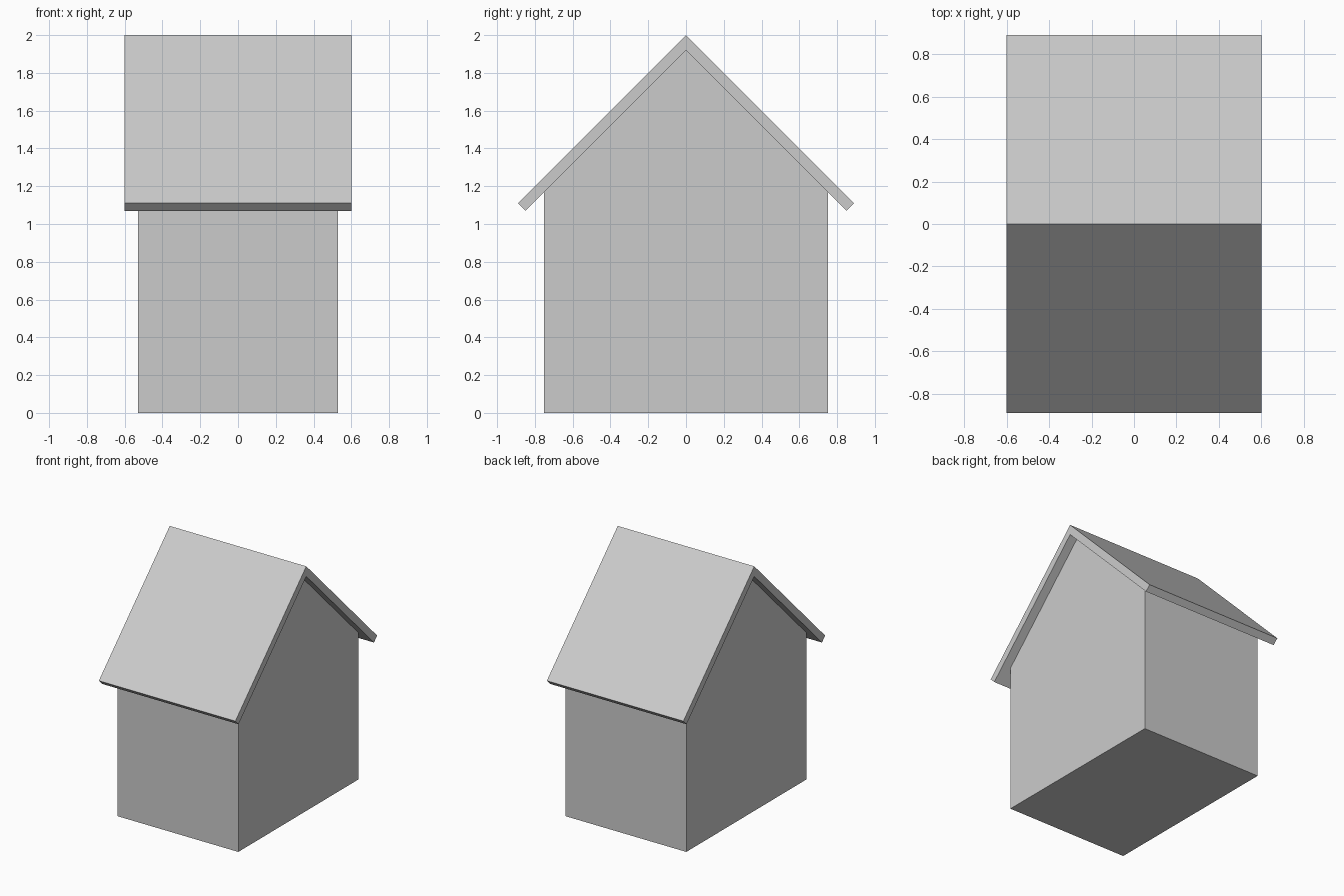
import bpy
import bmesh

cube = bpy.data.objects.get("Cube")
if cube:
    bpy.data.objects.remove(cube, do_unlink=True)

grey = bpy.data.materials.new("light grey")
grey.use_nodes = True
colour = (0.6, 0.6, 0.6, 1)
grey.diffuse_color = colour
grey.node_tree.nodes["Principled BSDF"].inputs["Base Color"].default_value = colour


def extrude_profile(name, profile, half_width):
    """Extrude a closed y-z profile along x, centred on x = 0."""
    bm = bmesh.new()
    face = bm.faces.new([bm.verts.new((-half_width, y, z)) for y, z in profile])
    result = bmesh.ops.extrude_face_region(bm, geom=[face])
    verts = [v for v in result["geom"] if isinstance(v, bmesh.types.BMVert)]
    bmesh.ops.translate(bm, verts=verts, vec=(2 * half_width, 0, 0))
    bmesh.ops.recalc_face_normals(bm, faces=bm.faces)
    mesh = bpy.data.meshes.new(name)
    bm.to_mesh(mesh)
    bm.free()
    mesh.materials.append(grey)
    obj = bpy.data.objects.new(name, mesh)
    bpy.context.collection.objects.link(obj)
    return obj


def mirrored(half):
    """Complete a profile whose first point lies on the centre line."""
    return half + [(-y, z) for y, z in reversed(half) if y > 0]


ridge = 2.0
under_ridge = 1.92   # underside of the roof at the ridge
eave = 0.89          # outer reach of the roof
lip = (ridge - under_ridge) / 2
wall = 0.753

# House body with gable ends, meeting the underside of the roof
extrude_profile("house_walls", mirrored(
    [(0, under_ridge), (wall, under_ridge - wall), (wall, 0)]), 0.53)

# Folded roof slab with square-cut eaves
outer = [(0, ridge), (eave, ridge - eave), (eave - lip, ridge - eave - lip)]
extrude_profile("roof", outer + [(0, under_ridge)]
                + [(-y, z) for y, z in reversed(outer[1:])], 0.6)
